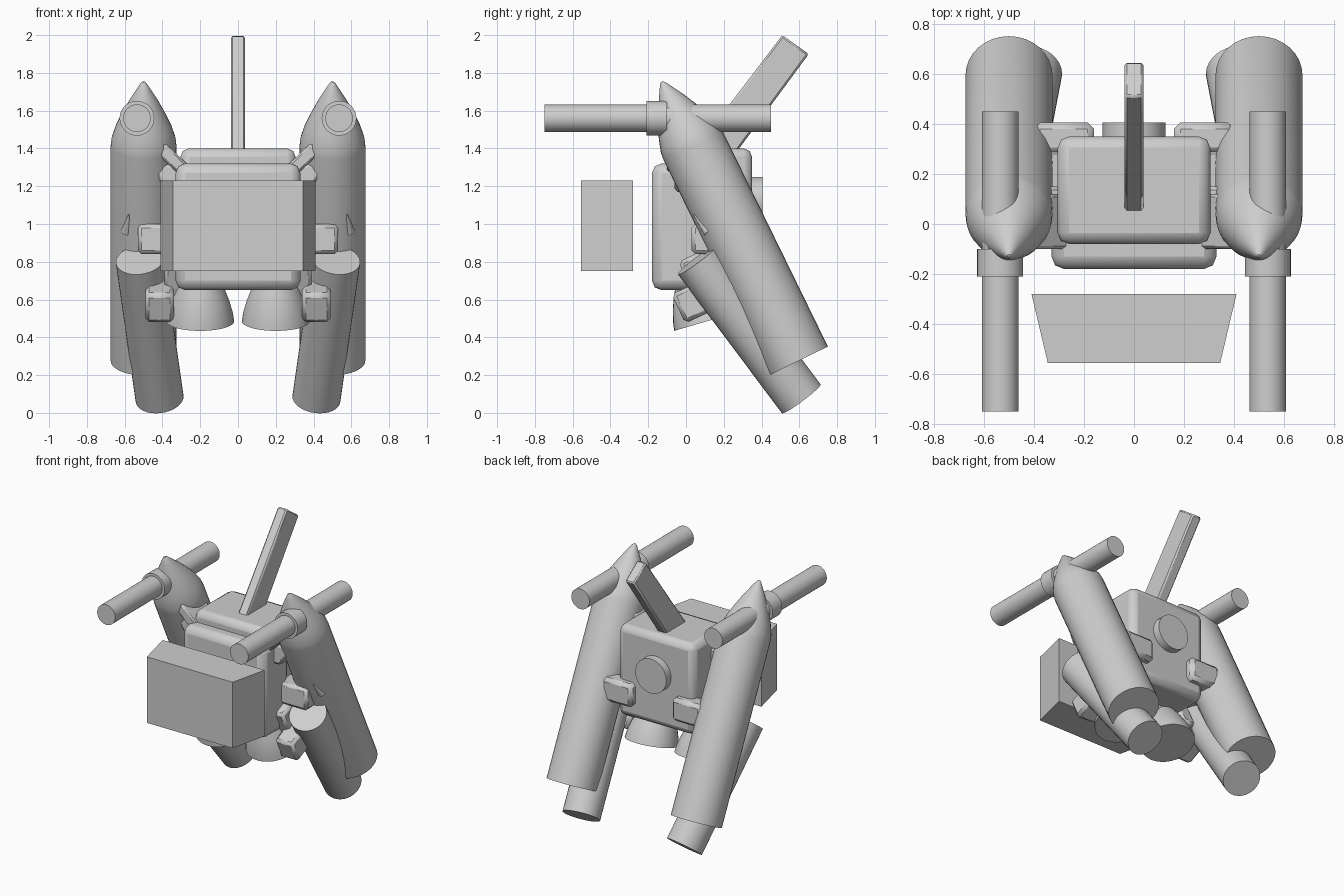
import bpy, bmesh, math
from mathutils import Vector, Matrix

cube = bpy.data.objects.get("Cube")
if cube:
    bpy.data.objects.remove(cube, do_unlink=True)

GREY = (0.62, 0.62, 0.62, 1)
grey = bpy.data.materials.new("light grey")
grey.use_nodes = True
grey.diffuse_color = GREY
grey.node_tree.nodes["Principled BSDF"].inputs["Base Color"].default_value = GREY


def finish(name, bm, bevel=0, mirror=False, segments=1):
    """Turn a bmesh into an object, optionally bevelled and mirrored across x."""
    bmesh.ops.recalc_face_normals(bm, faces=bm.faces)
    mesh = bpy.data.meshes.new(name)
    bm.to_mesh(mesh)
    bm.free()
    mesh.materials.append(grey)
    ob = bpy.data.objects.new(name, mesh)
    bpy.context.collection.objects.link(ob)
    if bevel:
        mod = ob.modifiers.new("edges", 'BEVEL')
        mod.width, mod.segments = bevel, segments
    if mirror:
        mod = ob.modifiers.new("pair", 'MIRROR')
        mod.use_mirror_merge = False
    bpy.ops.object.select_all(action='DESELECT')
    bpy.context.view_layer.objects.active = ob
    ob.select_set(True)
    bpy.ops.object.shade_smooth_by_angle(angle=math.radians(30))
    return ob


def box(name, lo, hi, bevel=0, mirror=False, turn=0, segments=1):
    """Box between two corners, turned about its own x axis."""
    lo, hi = Vector(lo), Vector(hi)
    bm = bmesh.new()
    bmesh.ops.create_cube(bm, size=1)
    mat = (Matrix.Translation((lo + hi) / 2) @ Matrix.Rotation(turn, 4, 'X')
           @ Matrix.Diagonal((hi - lo).to_4d()))
    mat[3][3] = 1
    bmesh.ops.transform(bm, matrix=mat, verts=bm.verts)
    return finish(name, bm, bevel, mirror, segments)


def prism(name, points, axis, start, end, bevel=0, mirror=False):
    """Extrude a flat outline along an axis (0 = x, 1 = y, 2 = z)."""
    bm = bmesh.new()

    def place(p, d):
        co = list(p)
        co.insert(axis, d)
        return bm.verts.new(co)
    face = bm.faces.new([place(p, start) for p in points])
    grown = bmesh.ops.extrude_face_region(bm, geom=[face])["geom"]
    shift = Vector((0, 0, 0))
    shift[axis] = end - start
    bmesh.ops.translate(bm, vec=shift,
                        verts=[g for g in grown if isinstance(g, bmesh.types.BMVert)])
    return finish(name, bm, bevel, mirror)


def lathe(name, base, direction, profile, mirror=True, sides=32):
    """Sweep (distance, radius) pairs about an axis and cap both ends."""
    turn = Vector(direction).to_track_quat('Z', 'Y')
    bm = bmesh.new()
    rings = []
    for dist, radius in profile:
        ring = []
        for i in range(sides):
            a = math.tau * i / sides
            local = Vector((radius * math.cos(a), radius * math.sin(a), dist))
            ring.append(bm.verts.new(Vector(base) + turn @ local))
        rings.append(ring)
    for low, high in zip(rings, rings[1:]):
        for i in range(sides):
            j = (i + 1) % sides
            bm.faces.new((low[i], low[j], high[j], high[i]))
    bm.faces.new(rings[0])
    bm.faces.new(rings[-1])
    return finish(name, bm, 0, mirror)


def rod(name, a, b, radius, mirror=True):
    axis = Vector(b) - Vector(a)
    return lathe(name, a, axis, [(0, radius), (axis.length, radius)], mirror)


# Central pack
box("pack_front", (-0.33, -0.18, 0.65), (0.33, 0.12, 1.32), 0.05, segments=2)
box("pack_back", (-0.305, -0.08, 0.74), (0.305, 0.35, 1.4), 0.045, segments=2)
rod("back_disc", (0, 0.3, 1.125), (0, 0.405, 1.125), 0.125, mirror=False)

# Floating chest block, narrower toward the front
prism("chest_block", [(-0.41, -0.28), (0.41, -0.28), (0.345, -0.555), (-0.345, -0.555)],
      2, 0.75, 1.23)

# Raked antenna fin
prism("antenna_fin", [(0.51, 2.0), (0.65, 1.9), (0.23, 1.33), (0.0, 1.33)],
      0, -0.038, 0.038, 0.01)

# Main booster tubes with rounded nose cones
lathe("booster_tube", (0.5, 0.595, 0.275), (0, -0.44, 0.9),
      [(0, 0.174), (1.27, 0.174), (1.31, 0.17), (1.38, 0.148), (1.45, 0.117),
       (1.53, 0.077), (1.6, 0.037), (1.635, 0.016), (1.645, 0.006)])

# Lower thruster tubes
rod("thruster_tube", (0.415, 0.61, 0.075), (0.52, 0.06, 0.81), 0.128)

# Engine bells
lathe("engine_bell", (0.2, 0.11, 0.485), (0, -0.28, 0.95),
      [(0, 0.18), (0.05, 0.172), (0.11, 0.155), (0.17, 0.132), (0.24, 0.1)])

# Shoulder barrels and collars
rod("barrel", (0.535, -0.75, 1.56), (0.535, 0.45, 1.56), 0.073)
rod("barrel_collar", (0.535, -0.21, 1.56), (0.535, -0.1, 1.56), 0.092)

# Arms from the pack to the barrels and boosters
prism("barrel_arm", [(0.24, 1.29), (0.29, 1.24), (0.53, 1.47), (0.48, 1.52)],
      1, -0.1, 0.12, 0.012, True)
prism("upper_bracket", [(0.27, 1.3), (0.47, 1.33), (0.38, 1.17), (0.27, 1.17)],
      1, -0.06, 0.15, 0.015, True)
box("middle_bracket", (0.27, 0.03, 0.84), (0.53, 0.3, 1.0), 0.02, True)
box("rear_bracket", (0.16, 0.28, 0.84), (0.4, 0.405, 1.01), 0.025, True)
box("lower_bracket", (0.34, -0.05, 0.51), (0.49, 0.16, 0.68), 0.02, True, math.radians(25))
box("lower_link", (0.28, 0.0, 0.62), (0.39, 0.14, 0.84), 0.02, True, math.radians(25))

# Small spikes on the booster fronts
lathe("booster_spike", (0.59, 0.12, 0.96), (-0.1, -0.65, 0.75),
      [(0, 0.03), (0.12, 0.003)], sides=12)
